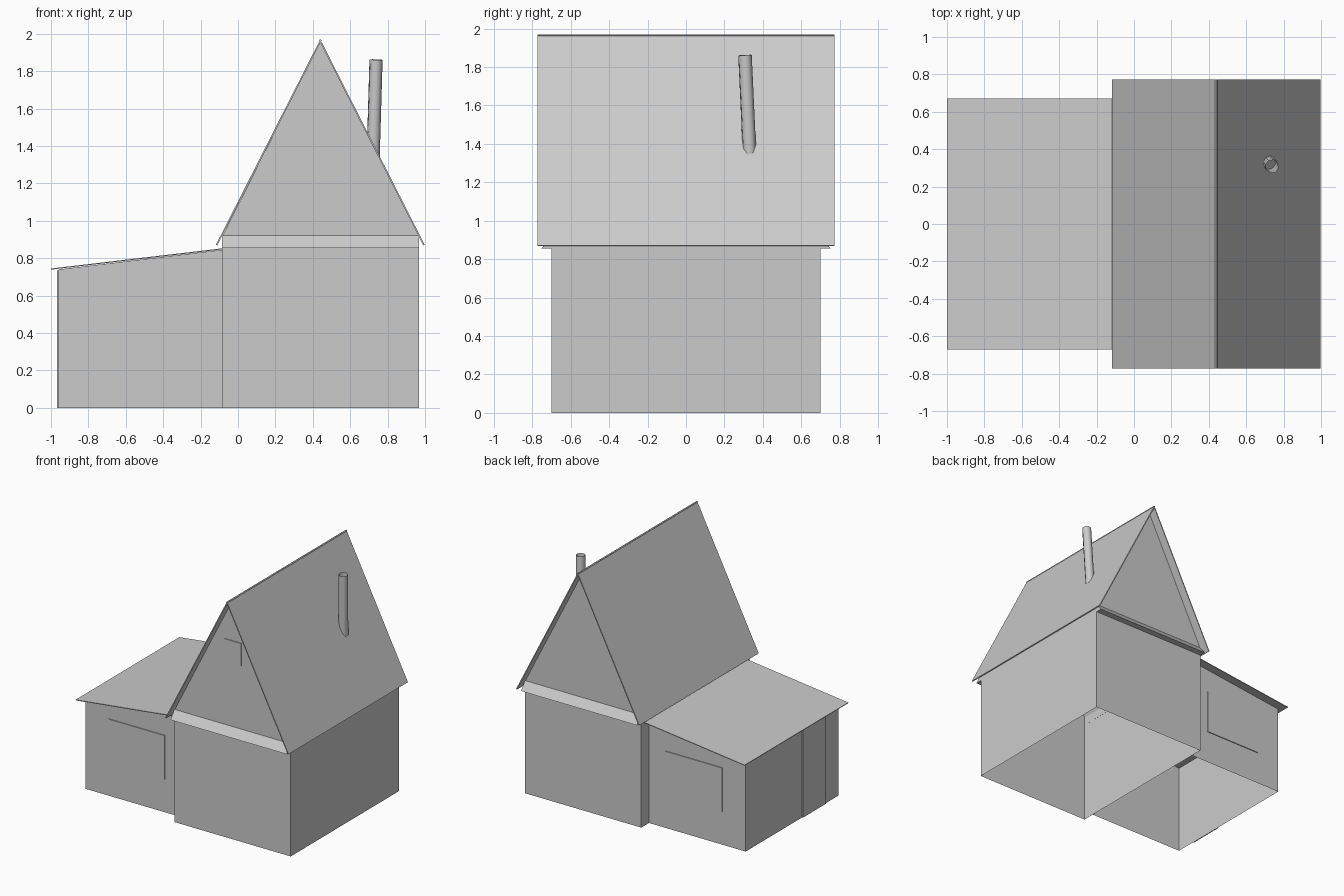
import bpy, bmesh, math
from mathutils import Vector

cube = bpy.data.objects.get("Cube")
if cube:
    bpy.data.objects.remove(cube, do_unlink=True)

GREY = (0.6, 0.6, 0.6, 1)
mat = bpy.data.materials.new("plain grey")
mat.use_nodes = True
mat.diffuse_color = GREY
mat.node_tree.nodes["Principled BSDF"].inputs["Base Color"].default_value = GREY


def finish(name, bm):
    mesh = bpy.data.meshes.new(name)
    bm.to_mesh(mesh)
    bm.free()
    mesh.materials.append(mat)
    obj = bpy.data.objects.new(name, mesh)
    bpy.context.collection.objects.link(obj)
    return obj


def prism(name, profile, y0, y1, skip=()):
    """Extrude an x-z profile along y; sides listed in skip stay open."""
    bm = bmesh.new()
    front = [bm.verts.new((x, y0, z)) for x, z in profile]
    back = [bm.verts.new((x, y1, z)) for x, z in profile]
    bm.faces.new(front)
    bm.faces.new(back[::-1])
    n = len(profile)
    for i in range(n):
        if i not in skip:
            j = (i + 1) % n
            bm.faces.new((front[j], front[i], back[i], back[j]))
    bmesh.ops.recalc_face_normals(bm, faces=bm.faces)
    return finish(name, bm)


def box(name, lo, hi):
    return prism(name, [(lo[0], lo[2]), (hi[0], lo[2]), (hi[0], hi[2]), (lo[0], hi[2])],
                 lo[1], hi[1])


def slab(name, a, b, half_depth, thick):
    """Thin roof sheet whose upper surface runs from a to b in x-z."""
    a, b = Vector(a), Vector(b)
    d = (b - a).normalized()
    down = Vector((d.y, -d.x)) * thick
    return prism(name, [a, b, b + down, a + down], -half_depth, half_depth)


LEFT, RIGHT, RIDGE = -0.085, 0.967, 0.44
DEPTH, SHED_DEPTH, SHED_X = 0.70, 0.60, -0.96

# House walls with gables, open below and under the roof
prism("house_walls",
      [(LEFT, 0), (RIGHT, 0), (RIGHT, 0.915), (RIDGE, 1.955), (LEFT, 0.915)],
      -DEPTH, DEPTH, skip=(0, 2, 3))

# Steep roof sheets
apex = (RIDGE, 1.97)
slab("right_side_roof", apex, (0.998, 0.872), 0.772, 0.008)
slab("left_side_roof", (-0.118, 0.872), apex, 0.772, 0.008)

# Sloping ledge under each gable
for name, s in (("front_ledge", -1), ("back_ledge", 1)):
    bm = bmesh.new()
    ends = [[bm.verts.new((x, s * y, z)) for y, z in
             ((DEPTH, 0.922), (0.752, 0.856), (DEPTH, 0.856))] for x in (LEFT, RIGHT)]
    bm.faces.new(ends[0])
    bm.faces.new(ends[1][::-1])
    for i in range(3):
        j = (i + 1) % 3
        bm.faces.new((ends[0][i], ends[0][j], ends[1][j], ends[1][i]))
    bmesh.ops.recalc_face_normals(bm, faces=bm.faces)
    finish(name, bm)

# Side shed, open below, with its lean-to roof
prism("shed_walls", [(SHED_X, 0), (LEFT, 0), (LEFT, 0.845), (SHED_X, 0.74)],
      -SHED_DEPTH, SHED_DEPTH, skip=(0, 1, 2))
slab("shed_roof", (-1.0, 0.745), (LEFT, 0.853), 0.67, 0.006)

# Window and door plates
T = 0.007
for name, s in (("front_window", -1), ("back_window", 1)):
    ys = sorted((s * SHED_DEPTH, s * (SHED_DEPTH + T)))
    box(name, (-0.75, ys[0], 0.27), (-0.24, ys[1], 0.63))
box("gable_window", (0.37, -DEPTH - T, 1.44), (0.52, -DEPTH, 1.625))
box("shed_door", (SHED_X - T, -0.43, 0), (SHED_X, -0.13, 0.735))

# Slightly leaning stove pipe, open at the top
top, base = Vector((0.738, 0.307, 1.862)), Vector((0.722, 0.332, 1.32))
axis = top - base
bm = bmesh.new()
bmesh.ops.create_cone(bm, cap_ends=False, segments=8, radius1=0.036, radius2=0.036,
                      depth=axis.length)
bmesh.ops.rotate(bm, verts=bm.verts, matrix=axis.to_track_quat("Z", "Y").to_matrix())
bmesh.ops.translate(bm, verts=bm.verts, vec=(top + base) / 2)
for f in bm.faces:
    f.smooth = True
finish("chimney_pipe", bm)
